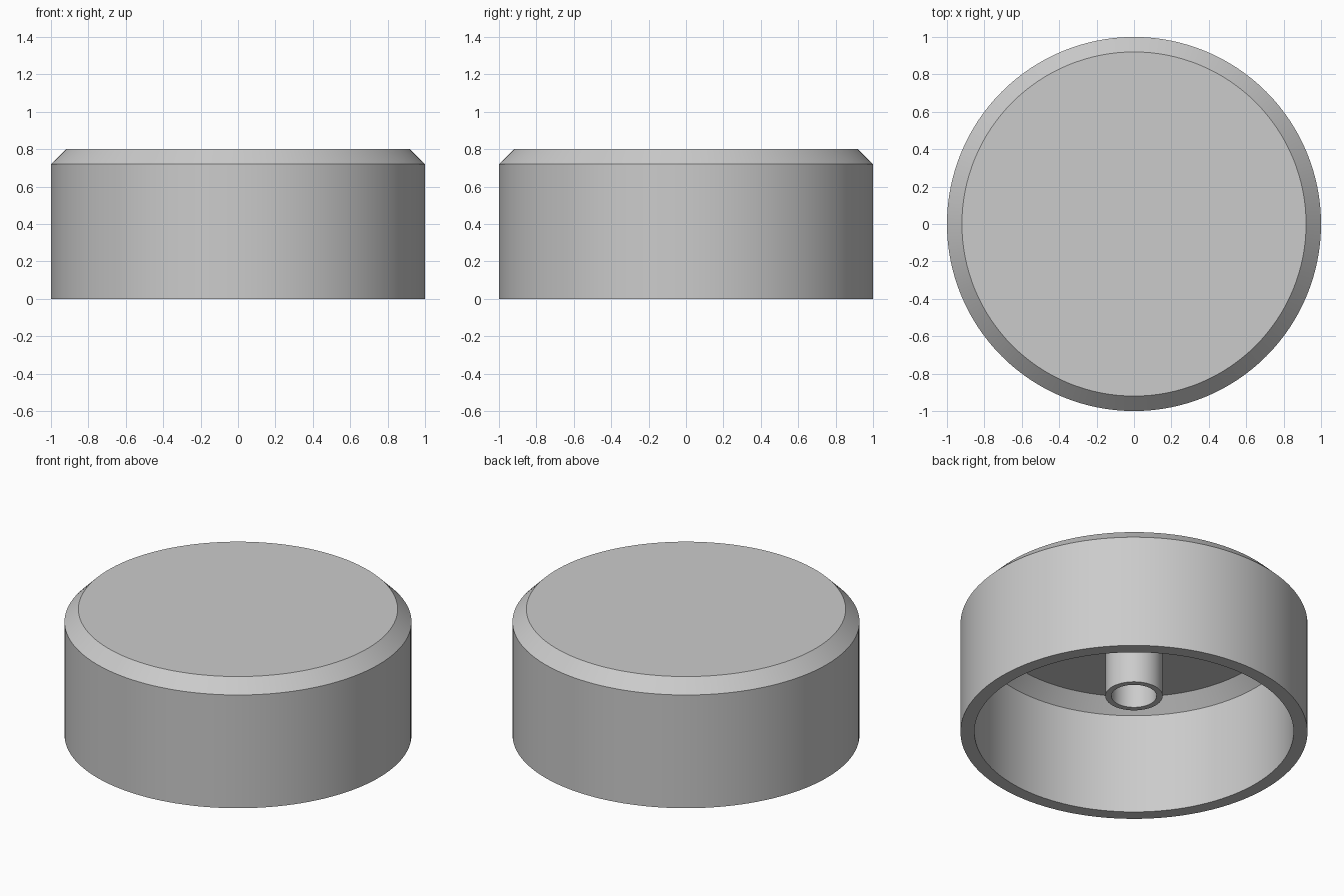
import bpy
import bmesh
import math

SEGMENTS = 128

if "Cube" in bpy.data.objects:
    bpy.data.objects.remove(bpy.data.objects["Cube"], do_unlink=True)

# Single plain grey plastic
grey = bpy.data.materials.new("grey_plastic")
grey.use_nodes = True
colour = (0.6, 0.6, 0.6, 1.0)
grey.diffuse_color = colour
grey.node_tree.nodes["Principled BSDF"].inputs["Base Color"].default_value = colour


def lathe(name, profile, closed=False):
    """Revolve a (radius, height) profile about the z axis."""
    bm = bmesh.new()
    verts = [bm.verts.new((r, 0, z)) for r, z in profile]
    pairs = list(zip(verts, verts[1:]))
    if closed:
        pairs.append((verts[-1], verts[0]))
    edges = [bm.edges.new(pair) for pair in pairs]
    bmesh.ops.spin(bm, geom=verts + edges, cent=(0, 0, 0), axis=(0, 0, 1),
                   angle=math.tau, steps=SEGMENTS)
    bmesh.ops.remove_doubles(bm, verts=bm.verts, dist=0.0001)
    bmesh.ops.recalc_face_normals(bm, faces=bm.faces)
    mesh = bpy.data.meshes.new(name)
    bm.to_mesh(mesh)
    bm.free()
    mesh.materials.append(grey)
    obj = bpy.data.objects.new(name, mesh)
    bpy.context.collection.objects.link(obj)
    bpy.ops.object.select_all(action="DESELECT")
    obj.select_set(True)
    bpy.context.view_layer.objects.active = obj
    bpy.ops.object.shade_smooth_by_angle(angle=math.radians(30))
    return obj


# Hollow cap with chamfered top edge, outside and inside
wall, chamfer, height = 0.08, 0.08, 0.8
inner, ceiling = 1 - wall, height - wall
lathe("cap_shell", [
    (0, height), (1 - chamfer, height), (1, height - chamfer), (1, 0),
    (inner, 0), (inner, ceiling - chamfer), (inner - chamfer, ceiling),
    (0, ceiling),
])

# Hollow shaft socket hanging from the ceiling
lathe("shaft_socket", [
    (0.165, ceiling), (0.165, 0.24), (0.13, 0.24), (0.13, ceiling),
], closed=True)
